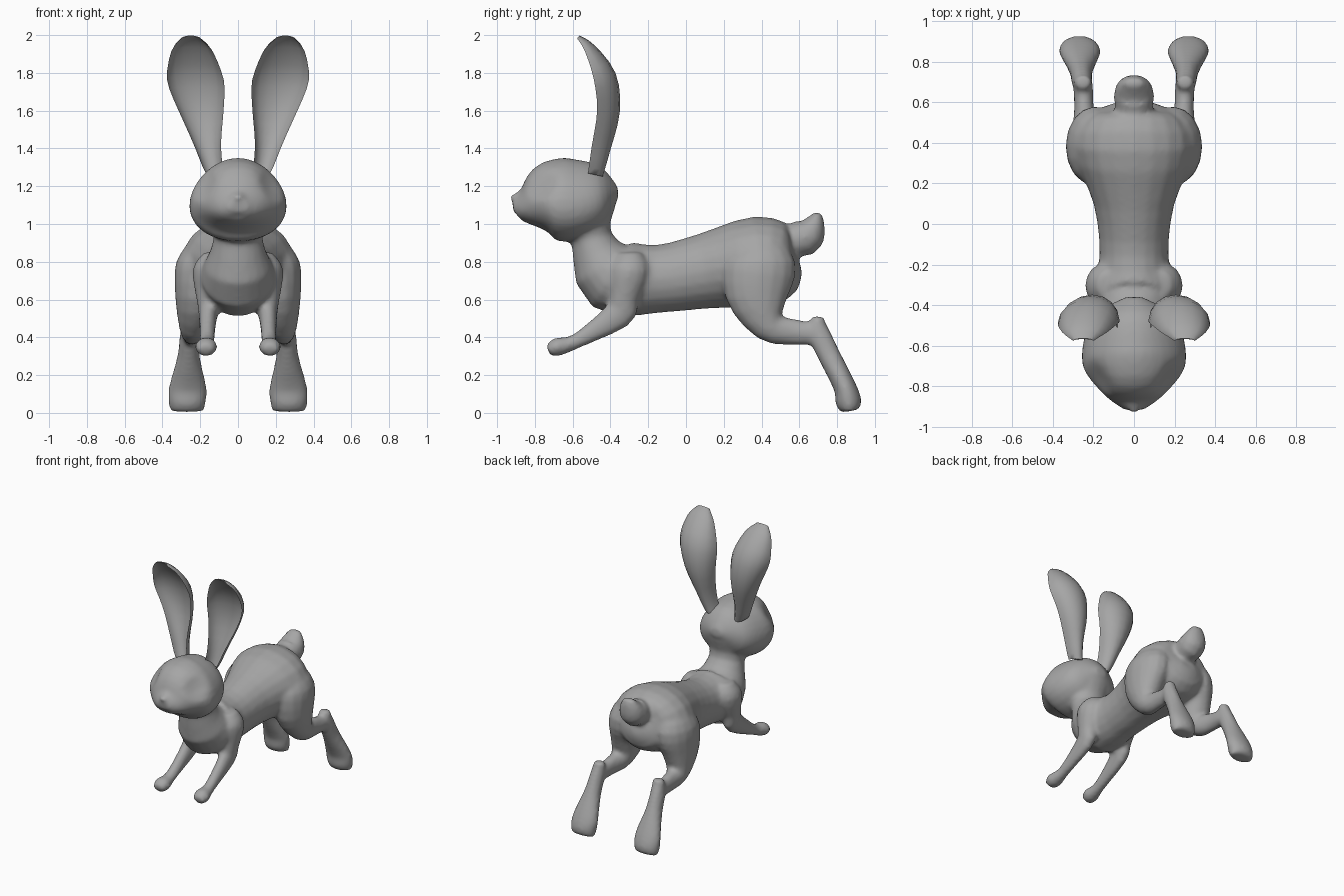
import bpy, bmesh, math
from mathutils import Vector

cube = bpy.data.objects.get("Cube")
if cube:
    bpy.data.objects.remove(cube, do_unlink=True)

fur = bpy.data.materials.new("grey fur")
fur.use_nodes = True
grey = (0.38, 0.38, 0.38, 1)
fur.diffuse_color = grey
fur.node_tree.nodes["Principled BSDF"].inputs["Base Color"].default_value = grey


def smooth_sections(sections, steps):
    """Curve through the given sections so that the limb flows between them."""
    rows = [Vector(section) for section in sections]
    last = len(rows) - 1
    result = []
    for i in range(last):
        before, start, end = rows[max(i - 1, 0)], rows[i], rows[i + 1]
        after = rows[min(i + 2, last)]
        leave, arrive = (end - before) / 2, (after - start) / 2
        for step in range(steps):
            t = step / steps
            blend = t * t * (3 - 2 * t)
            result.append(start.lerp(end, blend)
                          + leave * t * (1 - t) ** 2
                          - arrive * t * t * (1 - t))
    return result + [rows[-1]]


def add_ring(bm, section, tangent, x, sides, pear, cup):
    """Oval ring square to the path, optionally pear shaped or hollowed."""
    y, z, half_height, half_width = section
    ring = []
    for i in range(sides):
        angle = math.tau * i / sides
        across, up = math.cos(angle), math.sin(angle)
        across *= 1 - pear * up
        if cup:
            up = abs(up) * (2 if up > 0 else cup) - 1
        ring.append(bm.verts.new((x + half_width * across,
                                  y + half_height * up * tangent.y,
                                  z - half_height * up * tangent.x)))
    return ring


def limb(name, sections, spread=None, sides=16, steps=3, pear=0, cup=0, shape=None):
    """Sections are (y, z, half height, half width); spread moves a mirrored pair out."""
    bm = bmesh.new()
    rows = smooth_sections(sections, steps)
    last = len(rows) - 1
    inner, outer = spread or (0, 0)
    rings = []
    for i, row in enumerate(rows):
        tangent = (rows[min(i + 1, last)] - rows[max(i - 1, 0)]).to_2d().normalized()
        x = inner + (outer - inner) * math.sin(i / last * math.pi / 2)
        rings.append(add_ring(bm, row, tangent, x, sides, pear, cup))
    for near, far in zip(rings, rings[1:]):
        for i in range(sides):
            j = (i + 1) % sides
            bm.faces.new((near[i], near[j], far[j], far[i]))
    bm.faces.new(rings[0])
    bm.faces.new(rings[-1])
    if shape:
        for vert in bm.verts:
            shape(vert.co)
    if spread:
        whole = bm.verts[:] + bm.edges[:] + bm.faces[:]
        bmesh.ops.mirror(bm, geom=whole, axis="X", merge_dist=0)
    bmesh.ops.recalc_face_normals(bm, faces=bm.faces)
    mesh = bpy.data.meshes.new(name)
    bm.to_mesh(mesh)
    bm.free()
    mesh.materials.append(fur)
    obj = bpy.data.objects.new(name, mesh)
    bpy.context.collection.objects.link(obj)
    return obj


def select(objects):
    bpy.ops.object.select_all(action="DESELECT")
    for obj in objects:
        obj.select_set(True)
    bpy.context.view_layer.objects.active = objects[0]


def sculpt_face(co):
    """Press in the closed eyes and the mouth crease."""
    side = math.copysign(1, co.x)
    eye = Vector((side * 0.16, -0.75, 1.2))
    push = max(0, 1 - (co - eye).length / 0.1)
    co += Vector((-side, 1, -0.5)) * 0.03 * push
    mouth = Vector((0, -0.9, 1.06))
    co.y += 0.03 * max(0, 1 - (co - mouth).length / 0.05)


# Rump, belly, chest and neck in one sweep
torso = limb("body", [
    (.6, .8, .05, .06), (.54, .79, .19, .22), (.38, .8, .24, .3),
    (.1, .75, .2, .2), (-.15, .71, .18, .17), (-.39, .73, .2, .2),
    (-.5, .92, .11, .13), (-.53, 1.08, .16, .18)], sides=20)

# Head, narrowing to the muzzle
head = limb("head", [
    (-.36, 1.17, .03, .04), (-.45, 1.16, .16, .19), (-.6, 1.13, .22, .25),
    (-.73, 1.13, .2, .24), (-.85, 1.1, .1, .14), (-.92, 1.1, .04, .04)],
    sides=28, steps=4, pear=.16, shape=sculpt_face)

nose = limb("nose", [
    (-.84, 1.15, .03, .03), (-.89, 1.14, .03, .04), (-.93, 1.14, .01, .02)],
    sides=12)

# Forelegs reaching forward
front_legs = limb("front_legs", [
    (-.3, .85, .06, .05), (-.3, .76, .11, .1), (-.33, .6, .08, .07),
    (-.36, .52, .08, .05), (-.58, .38, .04, .04), (-.68, .35, .05, .06),
    (-.73, .33, .03, .04)], spread=(.13, .17))

# Haunches and hind shanks stretching back
hind_legs = limb("hind_legs", [
    (.38, .92, .1, .08), (.39, .8, .19, .14), (.38, .62, .17, .12),
    (.44, .46, .09, .08), (.56, .43, .07, .05), (.68, .42, .06, .05)],
    spread=(.16, .25))

hind_feet = limb("hind_feet", [
    (.7, .51, .03, .04), (.7, .43, .06, .05), (.76, .3, .06, .06),
    (.84, .14, .06, .1), (.86, .06, .07, .1), (.87, .01, .05, .09)],
    spread=(.25, .27))

# Short upturned tail
tail = limb("tail", [
    (.5, .91, .07, .08), (.63, .93, .1, .1), (.68, 1, .06, .08),
    (.7, 1.06, .02, .04)])

# Fuse the limbs into one continuous skin
select([torso, head, nose, front_legs, hind_legs, hind_feet, tail])
bpy.ops.object.join()
skin = torso.modifiers.new("Skin", "REMESH")
skin.mode = "VOXEL"
skin.voxel_size = 0.014
skin.use_smooth_shade = True
blend = torso.modifiers.new("Blend", "SMOOTH")
blend.factor = 0.5
blend.iterations = 8

# Hollow ears, bowing backwards with tips leaning forward
ears = limb("ears", [
    (-.48, 1.26, .04, .05), (-.45, 1.4, .05, .07), (-.41, 1.6, .06, .12),
    (-.43, 1.78, .06, .15), (-.51, 1.93, .03, .11), (-.57, 1.99, .01, .05)],
    spread=(.12, .25), cup=1.4)
select([ears])
bpy.ops.object.shade_smooth_by_angle(angle=math.radians(65))
